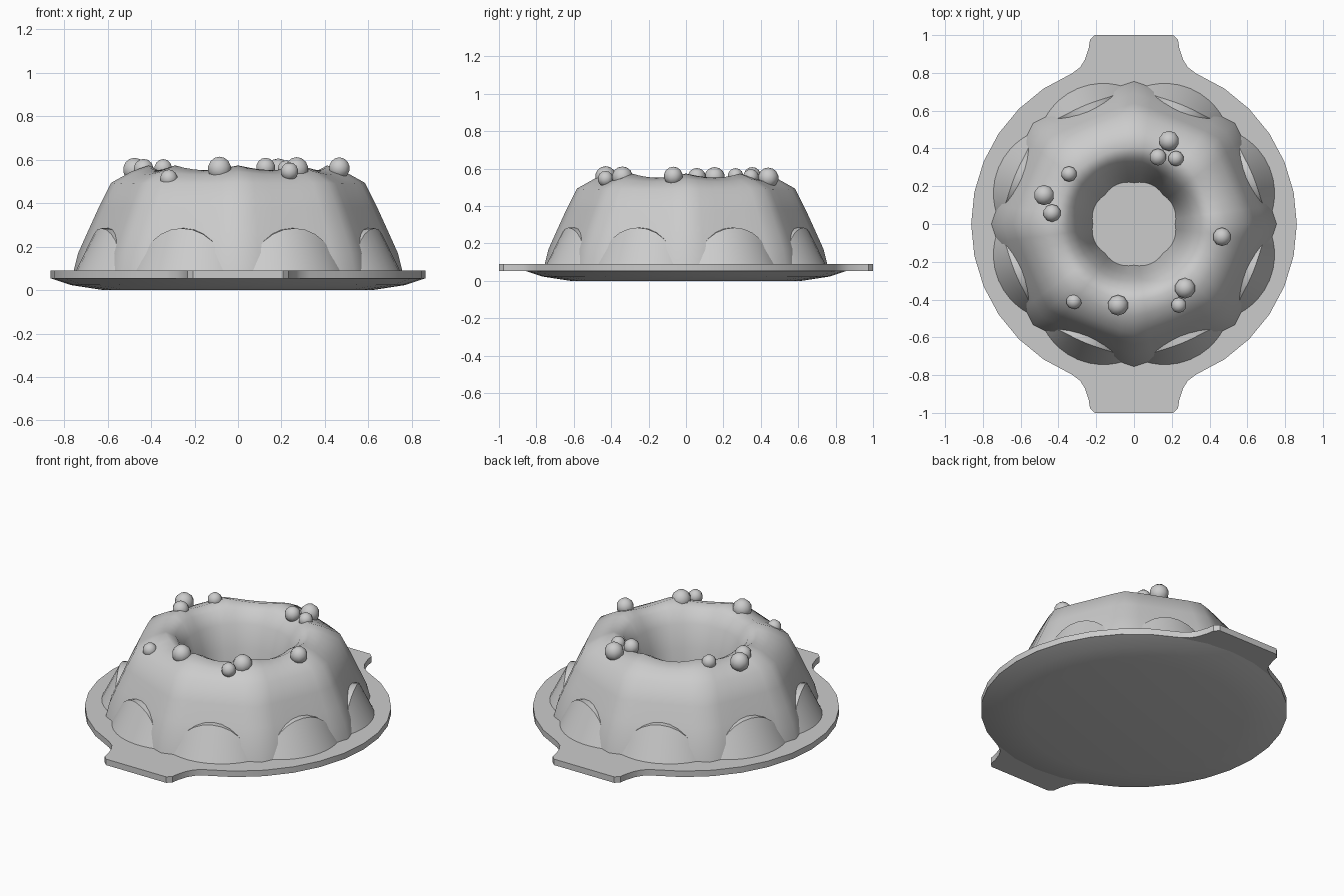
import bpy, bmesh
from math import sin, cos, pi, radians, sqrt

if "Cube" in bpy.data.objects:
    bpy.data.objects.remove(bpy.data.objects["Cube"])


def finish(bm, name, angle=35):
    bmesh.ops.remove_doubles(bm, verts=bm.verts, dist=1e-5)
    bmesh.ops.recalc_face_normals(bm, faces=bm.faces)
    me = bpy.data.meshes.new(name)
    bm.to_mesh(me)
    bm.free()
    ob = bpy.data.objects.new(name, me)
    bpy.context.collection.objects.link(ob)
    bpy.ops.object.select_all(action='DESELECT')
    ob.select_set(True)
    bpy.context.view_layer.objects.active = ob
    bpy.ops.object.shade_smooth_by_angle(angle=radians(angle))
    return ob


def bridge(bm, a, b, closed=True):
    n = len(a)
    for i in range(n if closed else n - 1):
        j = (i + 1) % n
        bm.faces.new((a[i], a[j], b[j], b[i]))


# Serving plate rim: round slab with a flared handle tab at each end
R = 0.862
right = [(R * cos(i * pi / 16), R * sin(i * pi / 16)) for i in range(-6, 7)]
tab = [(0.285, 0.83), (0.26, 0.87), (0.24, 0.93), (0.233, 0.975), (0.207, 1.0)]
half = [(x, -y) for x, y in reversed(tab)] + right + tab
outline = half + [(-x, -y) for x, y in half]
bm = bmesh.new()
low = [bm.verts.new((x, y, 0.053)) for x, y in outline]
top = [bm.verts.new((x, y, 0.09)) for x, y in outline]
bridge(bm, low, top)
bm.faces.new(top)
bm.faces.new(low)
finish(bm, "plate_rim")

# Shallow plate underside
bm = bmesh.new()
rings = [[bm.verts.new((r * cos(i * pi / 16), r * sin(i * pi / 16), z)) for i in range(32)]
         for r, z in ((R, 0.054), (0.77, 0.023), (0.62, 0.0))]
bridge(bm, rings[0], rings[1])
bridge(bm, rings[1], rings[2])
bm.faces.new(rings[2])
finish(bm, "plate_base")

# Ring cake: (ridge radius, height, flute depth, crown dip)
profile = [(0.76, 0.07, 0.07, 0), (0.735, 0.17, 0.065, 0), (0.69, 0.27, 0.06, 0),
           (0.64, 0.38, 0.06, 0), (0.583, 0.493, 0.055, 0.005), (0.49, 0.545, 0.04, 0.015),
           (0.41, 0.573, 0.02, 0.022), (0.35, 0.54, 0, 0.015), (0.30, 0.46, -0.02, 0),
           (0.26, 0.33, -0.03, 0), (0.235, 0.2, -0.03, 0), (0.215, 0.07, -0.05, 0)]
N = 48
bm = bmesh.new()
prev = None
for r, z, flute, dip in profile:
    ring = []
    for i in range(N):
        t = 2 * pi * i / N
        w = abs(sin(4 * t))
        q = r * (1 - flute * w)
        ring.append(bm.verts.new((q * cos(t), q * sin(t), z - dip * w)))
    if prev:
        bridge(bm, prev, ring)
    prev = ring
finish(bm, "ring_cake", 50)


# Arched petals around the foot of the cake, one in each flute
def petal(center, name):
    cols, rows = 12, 4
    bm = bmesh.new()

    def layer(depth):
        grid = []
        for c in range(cols + 1):
            s = -cos(pi * c / cols)
            h = 0.2 * sqrt(max(0, 1 - s * s)) + 0.004
            line = []
            for k in range(rows + 1):
                z = 0.08 + h * k / rows
                r = 0.782 - 0.045 * s * s - 0.5 * (z - 0.08) - depth
                t = center + radians(17.6) * s
                line.append(bm.verts.new((r * cos(t), r * sin(t), z)))
            grid.append(line)
        return grid

    front, back = layer(0), layer(0.09)
    for g in (front, back):
        for a, b in zip(g, g[1:]):
            bridge(bm, a, b, False)

    def border(g):
        return [l[-1] for l in g] + g[-1][-2::-1] + [l[0] for l in g[-2::-1]] + g[0][1:-1]
    bridge(bm, border(front), border(back))
    finish(bm, name, 40)


for i in range(8):
    petal(radians(22.5 + 45 * i), f"petal_{i + 1}")

# Berries scattered on the crown: x, y, z, radius
berries = [(0.185, 0.44, 0.55, 0.055), (0.127, 0.354, 0.562, 0.046), (0.222, 0.347, 0.555, 0.042),
           (-0.344, 0.265, 0.56, 0.042), (-0.476, 0.153, 0.553, 0.055), (-0.434, 0.058, 0.555, 0.048),
           (0.466, -0.068, 0.56, 0.05), (0.27, -0.34, 0.555, 0.056), (0.237, -0.43, 0.545, 0.042),
           (-0.085, -0.43, 0.557, 0.056), (-0.318, -0.41, 0.512, 0.042)]
for i, (x, y, z, r) in enumerate(berries):
    bm = bmesh.new()
    bmesh.ops.create_uvsphere(bm, u_segments=10, v_segments=7, radius=r)
    bmesh.ops.translate(bm, verts=bm.verts, vec=(x, y, z))
    finish(bm, f"berry_{i + 1}", 60)
